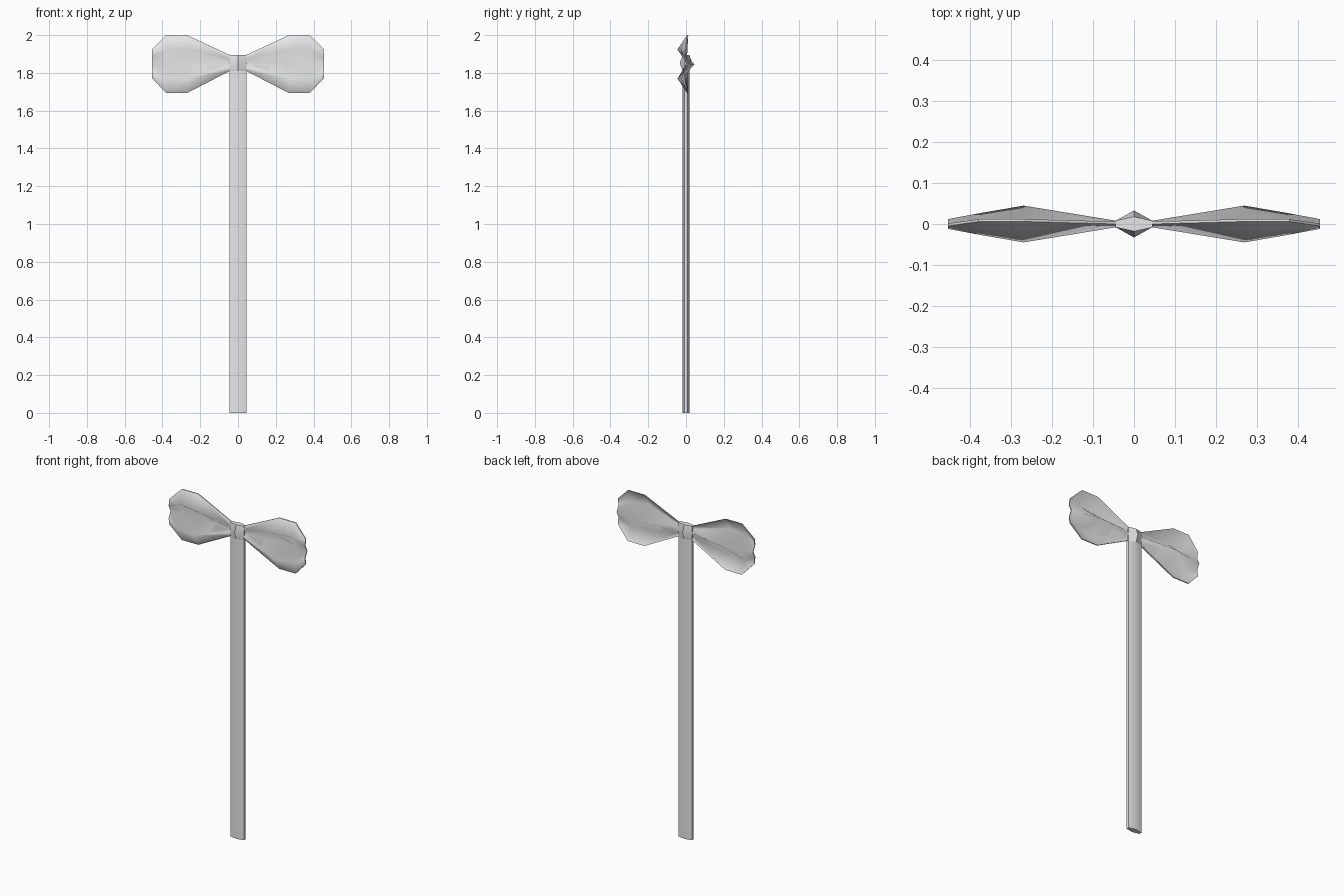
import bpy, math

if "Cube" in bpy.data.objects:
    bpy.data.objects.remove(bpy.data.objects["Cube"])

grey = bpy.data.materials.new("light grey")
grey.diffuse_color = (0.8, 0.8, 0.8, 1)
grey.use_nodes = True
grey.node_tree.nodes["Principled BSDF"].inputs["Base Color"].default_value = grey.diffuse_color


def make(name, verts, faces, angle=None):
    me = bpy.data.meshes.new(name)
    me.from_pydata(verts, [], faces)
    me.shade_smooth()
    if angle:
        me.set_sharp_from_angle(angle=math.radians(angle))
    me.materials.append(grey)
    ob = bpy.data.objects.new(name, me)
    bpy.context.collection.objects.link(ob)
    return ob


def loft(name, rings):
    # rings: (z, half depth at centre, half depth at the sides); six-sided section
    verts, faces = [], []
    for z, c, s in rings:
        verts += [(-0.045, -s, z), (0, -c, z), (0.045, -s, z),
                  (0.045, s, z), (0, c, z), (-0.045, s, z)]
    for r in range(len(rings) - 1):
        for k in range(6):
            a, b = r * 6 + k, r * 6 + (k + 1) % 6
            faces.append((a, b, b + 6, a + 6))
    faces.append(tuple(range(5, -1, -1)))
    faces.append(tuple(range(len(verts) - 6, len(verts))))
    return make(name, verts, faces, 30)


# Stem and the bulging knot on top of it
loft("stem", [(0, 0.018, 0.008), (1.81, 0.018, 0.008)])
loft("knot", [(1.81, 0.018, 0.008), (1.852, 0.033, 0.008), (1.895, 0.018, 0.008)])

# Pleated leaf: x, bottom z, top z, fold depth, y of the outer edges
stations = [(0.044, 1.81, 1.895, 0.005, 0.003), (0.27, 1.693, 2.0, 0.042, 0.009),
            (0.38, 1.693, 2.0, 0.023, 0.009), (0.455, 1.772, 1.925, 0.009, -0.002)]
pleat = [None, -1, 1, -1, None]
T = 0.003
N = len(pleat)


def sheet(offset):
    return [(x, (edge if p is None else p * d) + offset, lo + (hi - lo) * j / (N - 1))
            for x, lo, hi, d, edge in stations for j, p in enumerate(pleat)]


front, back = sheet(-T), sheet(T)
M = len(front)
verts, faces = front + back, []
for i in range(len(stations) - 1):
    for j in range(N - 1):
        q = (i * N + j, (i + 1) * N + j, (i + 1) * N + j + 1, i * N + j + 1)
        faces.append(q)
        faces.append(tuple(k + M for k in reversed(q)))

# Thin rim with its own vertices so the sheets keep clean shading
S = len(stations)
loop = ([i * N for i in range(S)] + [(S - 1) * N + j for j in range(1, N)]
        + [i * N + N - 1 for i in range(S - 2, -1, -1)] + [j for j in range(N - 2, 0, -1)])
for a, b in zip(loop, loop[1:] + loop[:1]):
    n = len(verts)
    verts += [front[a], back[a], back[b], front[b]]
    faces.append((n, n + 1, n + 2, n + 3))

leaf = make("leaves", verts, faces)
mirror = leaf.modifiers.new("mirror", 'MIRROR')
mirror.use_mirror_merge = False
